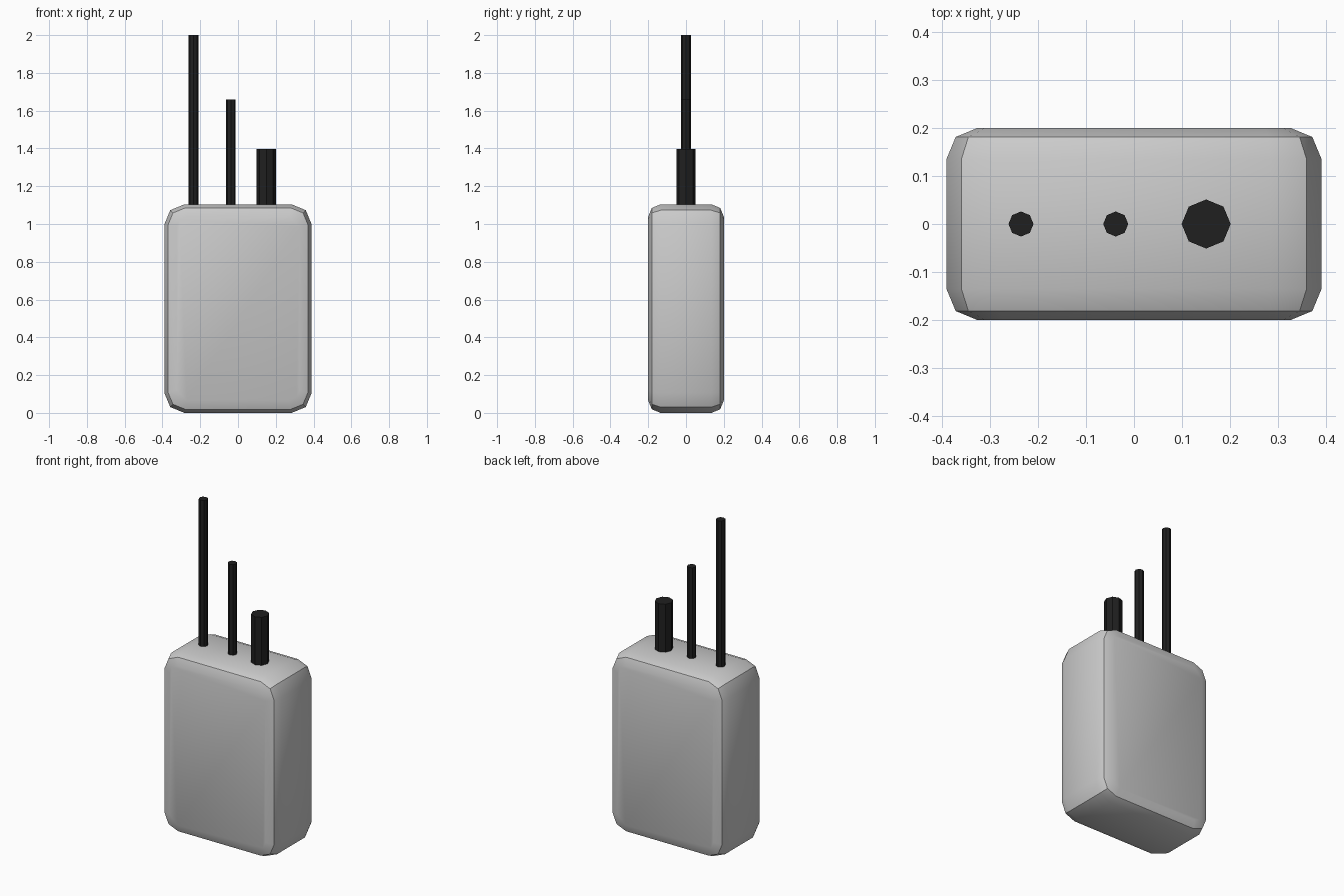
import bpy, bmesh
from mathutils import Matrix

if "Cube" in bpy.data.objects:
    bpy.data.objects.remove(bpy.data.objects["Cube"])

W, D, H = 0.78, 0.40, 1.104

# Case: box with large rounded profile corners, then softened front and back rims
bm = bmesh.new()
bmesh.ops.create_cube(bm, size=1, matrix=Matrix.Translation((0, 0, H / 2)) @ Matrix.Diagonal((W, D, H, 1)))
depth_edges = [e for e in bm.edges if abs(e.verts[0].co.y - e.verts[1].co.y) > 0.1]
bmesh.ops.bevel(bm, geom=depth_edges, offset=0.106, offset_type='OFFSET', segments=2,
                profile=0.5, affect='EDGES', clamp_overlap=False)
rims = [e for e in bm.edges if abs(e.verts[0].co.y - e.verts[1].co.y) < 0.01]
bmesh.ops.bevel(bm, geom=rims, offset=0.065, offset_type='OFFSET', segments=2,
                profile=0.5, affect='EDGES', clamp_overlap=False)
bmesh.ops.recalc_face_normals(bm, faces=bm.faces)
mesh = bpy.data.meshes.new("case")
bm.to_mesh(mesh)
bm.free()
case = bpy.data.objects.new("case", mesh)
bpy.context.collection.objects.link(case)
bpy.context.view_layer.objects.active = case
case.select_set(True)
bpy.ops.object.shade_smooth_by_angle(angle=0.5236)

# Antennas and knob: black eight-sided rods standing on the case
black = bpy.data.materials.new("black")
black.diffuse_color = (0.014, 0.014, 0.014, 1)
black.use_nodes = True
black.node_tree.nodes["Principled BSDF"].inputs["Base Color"].default_value = black.diffuse_color


def rod(name, x, radius, top):
    base = H - 0.004
    bpy.ops.mesh.primitive_cylinder_add(vertices=8, radius=radius, depth=top - base,
                                        location=(x, 0, (top + base) / 2))
    ob = bpy.context.object
    ob.name = name
    ob.data.materials.append(black)


rod("long_antenna", -0.235, 0.026, 2.0)
rod("short_antenna", -0.038, 0.026, 1.66)
rod("knob", 0.15, 0.051, 1.398)
